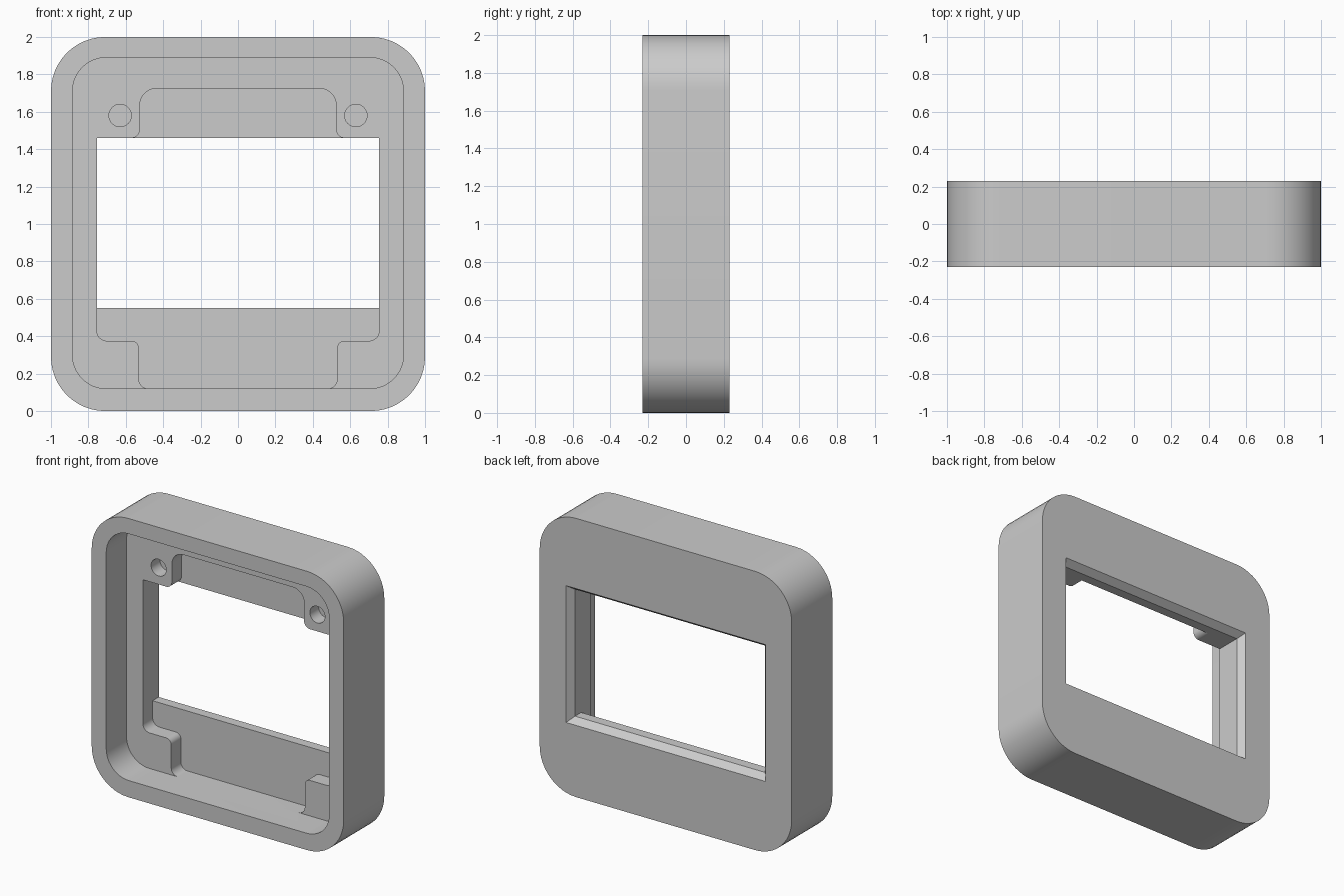
import bpy, bmesh, math
from mathutils import Vector

default = bpy.data.objects.get("Cube")
if default:
    bpy.data.objects.remove(default, do_unlink=True)

grey = bpy.data.materials.new("light grey plastic")
grey.use_nodes = True
colour = (0.6, 0.6, 0.6, 1)
grey.diffuse_color = colour
grey.node_tree.nodes["Principled BSDF"].inputs["Base Color"].default_value = colour


def fillet(corners, steps=12):
    """Round each (x, z, radius) corner of a closed outline."""
    points = []
    for i, (x, z, r) in enumerate(corners):
        corner = Vector((x, z))
        if r == 0:
            points.append(corner)
            continue
        before = (Vector(corners[i - 1][:2]) - corner).normalized()
        after = (Vector(corners[(i + 1) % len(corners)][:2]) - corner).normalized()
        centre = corner + (before + after) * r  # all corners are right angles
        for k in range(steps + 1):
            a = k / steps * math.pi / 2
            points.append(centre - after * r * math.cos(a) - before * r * math.sin(a))
    return points


def mirrored(half):
    """Complete an outline from its right half, listed bottom to top."""
    return half + [(-x, z, r) for x, z, r in reversed(half)]


def rectangle(half_width, bottom, top, radius=0):
    return fillet(mirrored([(half_width, bottom, radius), (half_width, top, radius)]))


def prism(name, front, y0, y1, back=None):
    """Solid between a front outline and a back outline."""
    bm = bmesh.new()
    a = [bm.verts.new((p.x, y0, p.y)) for p in front]
    b = [bm.verts.new((p.x, y1, p.y)) for p in (back or front)]
    bm.faces.new(a)
    bm.faces.new(b[::-1])
    for i in range(len(a)):
        bm.faces.new((a[i - 1], b[i - 1], b[i], a[i]))
    bmesh.ops.recalc_face_normals(bm, faces=bm.faces)
    mesh = bpy.data.meshes.new(name)
    bm.to_mesh(mesh)
    bm.free()
    mesh.materials.append(grey)
    obj = bpy.data.objects.new(name, mesh)
    bpy.context.collection.objects.link(obj)
    return obj


def cut(target, cutter):
    cutter.hide_render = True
    mod = target.modifiers.new("cut", 'BOOLEAN')
    mod.operation = 'DIFFERENCE'
    mod.solver = 'EXACT'
    mod.object = cutter
    bpy.ops.object.modifier_apply(modifier=mod.name)
    bpy.data.objects.remove(cutter, do_unlink=True)


# Outer body
frame = prism("frame_housing", rectangle(1, 0, 2, 0.29), -0.23, 0.23)
bpy.ops.object.select_all(action='DESELECT')
frame.select_set(True)
bpy.context.view_layer.objects.active = frame

# Front cavity down to the mounting shelf
cut(frame, prism("cavity_cutter", rectangle(0.885, 0.12, 1.89, 0.18), -0.4, 0))

# Deeper pocket that leaves corner blocks standing
pocket = fillet(mirrored([
    (0.53, 0.12, 0.05), (0.53, 0.375, 0.04), (0.755, 0.375, 0.055),
    (0.755, 1.46, 0), (0.525, 1.46, 0.045), (0.525, 1.725, 0.09)]))
cut(frame, prism("pocket_cutter", pocket, -0.05, 0.11))

# Window through the back plate, with a bevelled rear edge
window = rectangle(0.755, 0.55, 1.46)
cut(frame, prism("window_cutter", window, 0.05, 0.4))
flare = 0.05
cut(frame, prism("bevel_cutter", window, 0.18, 0.25,
                 rectangle(0.755 + flare, 0.55 - flare, 1.46 + flare)))

# Blind screw holes in the upper blocks
for side in (-1, 1):
    circle = [Vector((side * 0.63 + 0.06 * math.cos(t * math.pi / 16),
                      1.58 + 0.06 * math.sin(t * math.pi / 16))) for t in range(32)]
    cut(frame, prism("hole_cutter", circle, -0.05, 0.1))

bpy.ops.object.shade_smooth_by_angle(angle=math.radians(30))
